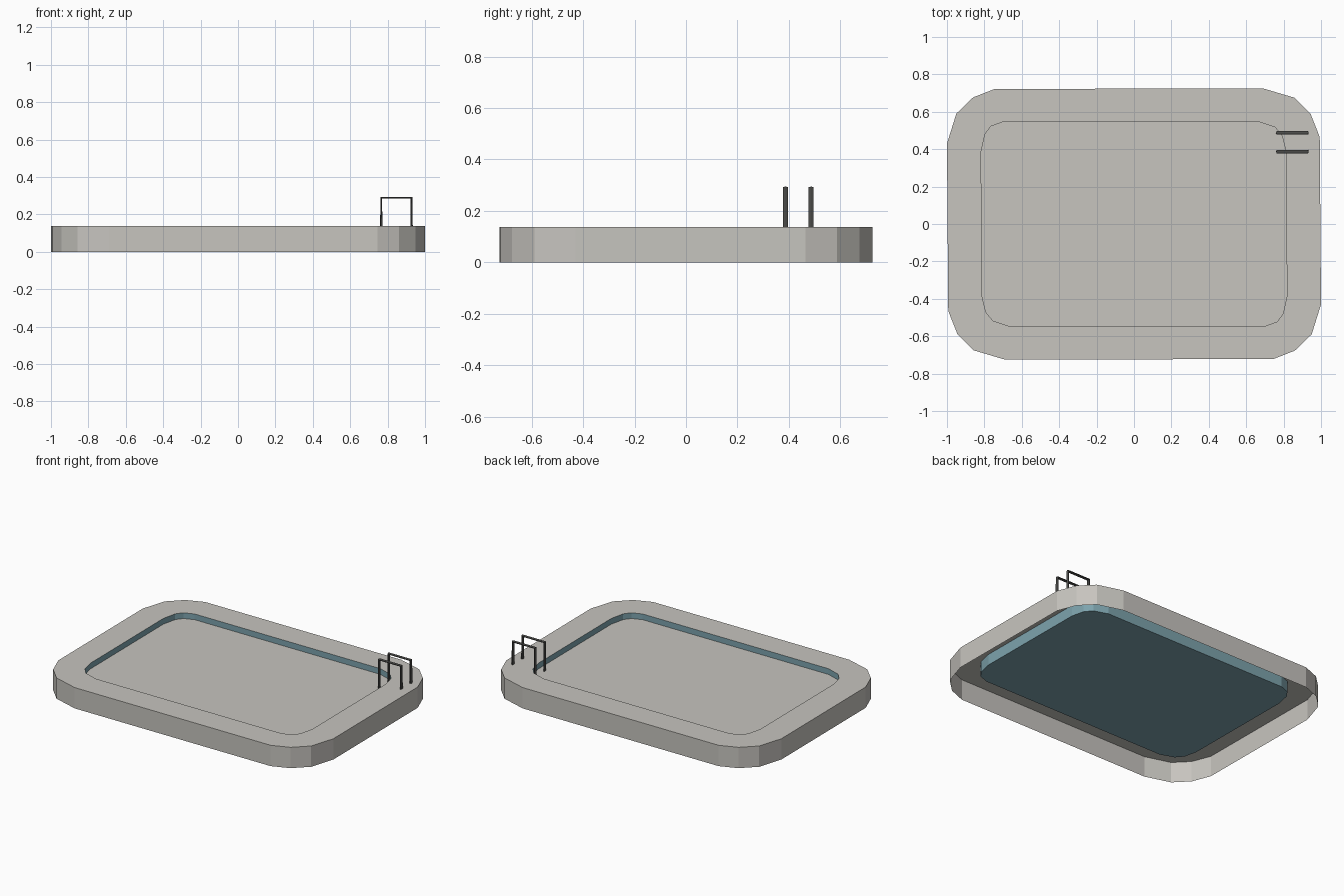
import bpy, bmesh

if "Cube" in bpy.data.objects:
    bpy.data.objects.remove(bpy.data.objects["Cube"])

DECK_Z, WATER_Z, FLOOR_Z, RAIL_Z = 0.138, 0.1, 0.065, 0.29


def material(name, rgb):
    m = bpy.data.materials.new(name)
    m.diffuse_color = (*rgb, 1)
    m.use_nodes = True
    m.node_tree.nodes["Principled BSDF"].inputs["Base Color"].default_value = m.diffuse_color
    return m


stone = material("warm grey stone", (0.57, 0.555, 0.52))
blue = material("pool blue", (0.205, 0.366, 0.418))
metal = material("dark metal", (0.07, 0.07, 0.066))


def full_loop(half):
    """Complete an outline by turning its half by 180 degrees."""
    return half + [(-x, -y) for x, y in half]


outer = full_loop([(1, -.43), (.993, .465), (.945, .587), (.858, .675),
                   (.69, .725), (-.745, .722), (-.86, .677), (-.95, .59)])
inner = full_loop([(.818, -.385), (.812, .388), (.792, .472), (.753, .518),
                   (.66, .549), (-.70, .546), (-.765, .522), (-.797, .48)])


def loft(name, rings, mat, cap=False):
    """Join equal outlines given as (points, z); optionally cap the last."""
    bm = bmesh.new()
    loops = [[bm.verts.new((x, y, z)) for x, y in pts] for pts, z in rings]
    for a, b in zip(loops, loops[1:]):
        n = len(a)
        for i in range(n):
            j = (i + 1) % n
            bm.faces.new((a[i], a[j], b[j], b[i]))
    if cap:
        bm.faces.new(loops[-1])
    mesh = bpy.data.meshes.new(name)
    bm.to_mesh(mesh)
    bm.free()
    mesh.materials.append(mat)
    obj = bpy.data.objects.new(name, mesh)
    bpy.context.collection.objects.link(obj)
    return obj


# Deck: outer skirt and flat top, open underneath
loft("deck", [(outer, 0), (outer, DECK_Z), (inner, DECK_Z)], stone)

# Basin: walls hanging from the deck opening, with a floor
basin = loft("basin", [(inner[::-1], DECK_Z), (inner[::-1], FLOOR_Z)], blue, cap=True)

# Water: flat sheet just below the rim
loft("water", [(inner, WATER_Z)], stone, cap=True)


# Handrails: flattened tubes from the water over to the deck
def handrail(name, y):
    curve = bpy.data.curves.new(name, 'CURVE')
    curve.dimensions = '3D'
    curve.bevel_depth = 0.0065
    curve.bevel_resolution = 1
    curve.use_fill_caps = True
    path = [(.766, WATER_Z - .02), (.766, RAIL_Z), (.928, RAIL_Z), (.928, DECK_Z - .01)]
    spline = curve.splines.new('POLY')
    spline.points.add(len(path) - 1)
    for p, (x, z) in zip(spline.points, path):
        p.co = (x, 0, z, 1)
    curve.materials.append(metal)
    obj = bpy.data.objects.new(name, curve)
    bpy.context.collection.objects.link(obj)
    obj.location.y = y
    obj.scale.y = 1.7
    bpy.ops.object.select_all(action='DESELECT')
    obj.select_set(True)
    bpy.context.view_layer.objects.active = obj
    bpy.ops.object.convert(target='MESH')
    bpy.ops.object.shade_smooth_by_angle()


handrail("handrail_front", .387)
handrail("handrail_back", .487)
